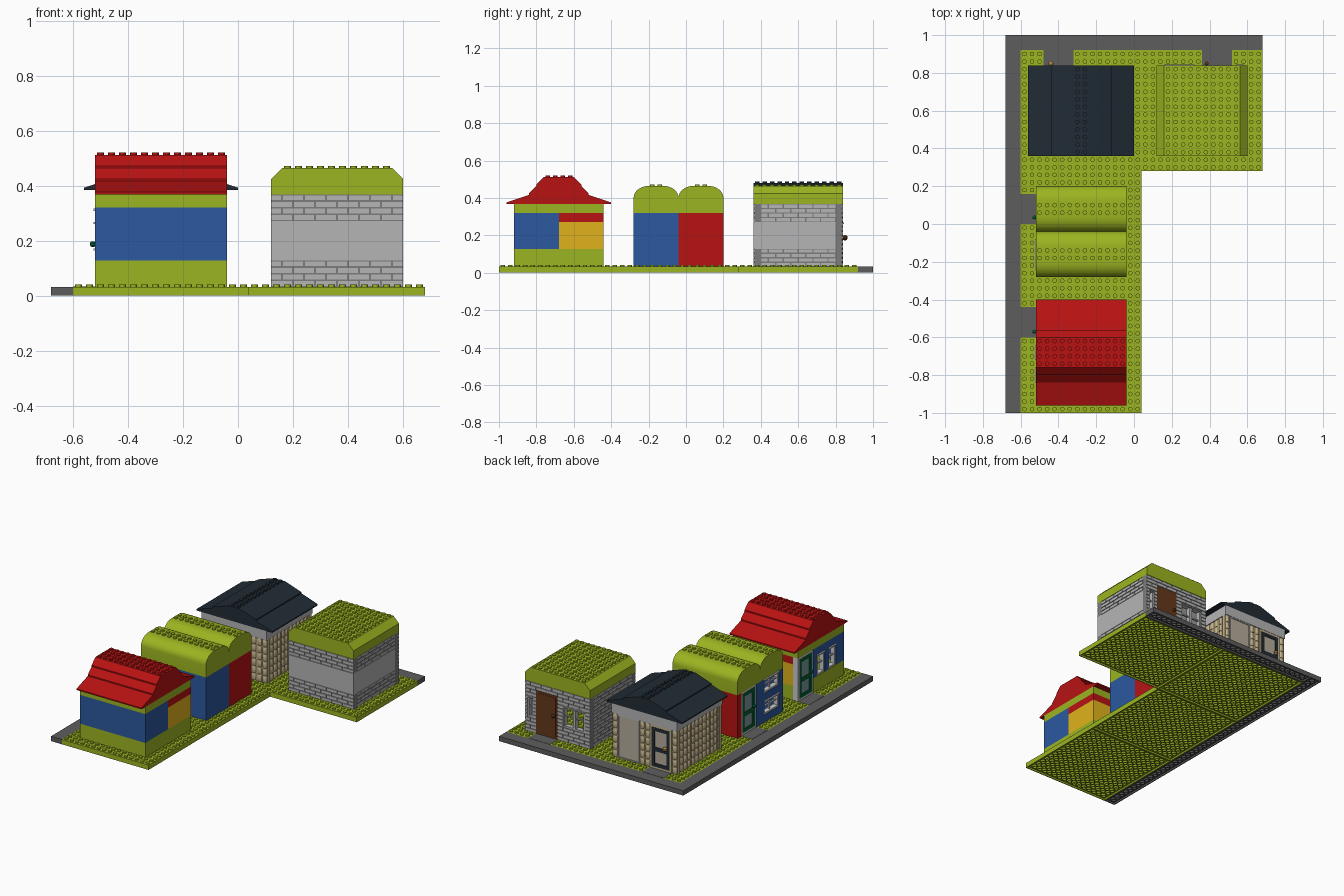
import bpy, bmesh, math

if "Cube" in bpy.data.objects:
    bpy.data.objects.remove(bpy.data.objects["Cube"])

P = 0.04      # stud pitch and wall thickness
Z0 = 0.032    # top of the base
COL = dict(lime=(.33, .46, .015), red=(.48, .006, .006), blue=(.025, .10, .35), yellow=(.75, .45, .012),
           slate=(.015, .025, .035), road=(.11, .11, .11), grey=(.46, .46, .46), mortar=(.2, .2, .2),
           tan=(.55, .45, .26), brown=(.13, .04, .012), green=(0, .11, .035), white=(.8, .8, .8),
           glass=(.2, .32, .34), sand=(.46, .41, .33), gold=(.42, .22, .06))
parts = {}


def part(name, color):
    return parts.setdefault(name, (bmesh.new(), color))[0]


def loft(bm, rings, closed=False):
    vs = [[bm.verts.new(p) for p in r] for r in rings]
    n = len(vs[0])
    pairs = list(zip(vs, vs[1:])) + ([(vs[-1], vs[0])] if closed else [])
    for a, b in pairs:
        for i in range(n):
            j = (i + 1) % n
            bm.faces.new((a[i], a[j], b[j], b[i]))
    if not closed:
        bm.faces.new(vs[0][::-1])
        bm.faces.new(vs[-1])


def box(bm, x0, x1, y0, y1, z0, z1):
    loft(bm, [[(x0, y0, z), (x1, y0, z), (x1, y1, z), (x0, y1, z)] for z in (z0, z1)])


def circle(x, y, z, r, n=12):
    return [(x + r * math.cos(2 * math.pi * i / n), y + r * math.sin(2 * math.pi * i / n), z) for i in range(n)]


def studs(bm, x0, x1, y0, y1, z, skip=lambda x, y: False):
    for i in range(round((x1 - x0) / P)):
        for j in range(round((y1 - y0) / P)):
            x, y = x0 + (i + .5) * P, y0 + (j + .5) * P
            if not skip(x, y):
                loft(bm, [circle(x, y, z - .001, .012), circle(x, y, z + .008, .012)])


def inside(x, y, r):
    return r[0] < x < r[1] and r[2] < y < r[3]


def plate(bm, x0, x1, y0, y1):
    """Hollow plate with rim and tubes underneath"""
    h, t = .011, .006
    box(bm, x0, x1, y0, y1, h, Z0)
    box(bm, x0, x1, y0, y0 + t, 0, h)
    box(bm, x0, x1, y1 - t, y1, 0, h)
    box(bm, x0, x0 + t, y0 + t, y1 - t, 0, h)
    box(bm, x1 - t, x1, y0 + t, y1 - t, 0, h)
    for i in range(1, round((x1 - x0) / P)):
        for j in range(1, round((y1 - y0) / P)):
            x, y = x0 + i * P, y0 + j * P
            loft(bm, [circle(x, y, 0, .0163), circle(x, y, h, .0163),
                      circle(x, y, h, .012), circle(x, y, 0, .012)], closed=True)


def wall(bm, H, side, a0, a1, z0, z1, d0=0.0, d1=P):
    """Box on one side of a house; a runs along the wall, d goes inward"""
    x0, x1, y0, y1 = H
    if side == 'F': box(bm, a0, a1, y0 + d0, y0 + d1, z0, z1)
    if side == 'B': box(bm, a0, a1, y1 - d1, y1 - d0, z0, z1)
    if side == 'L': box(bm, x0 + d0, x0 + d1, a0, a1, z0, z1)
    if side == 'R': box(bm, x1 - d1, x1 - d0, a0, a1, z0, z1)


def ring(bm, H, z0, z1):
    for s in 'FB':
        wall(bm, H, s, H[0], H[1], z0, z1)
    for s in 'LR':
        wall(bm, H, s, H[2] + P, H[3] - P, z0, z1)


def frame(bm, H, side, a0, a1, z0, z1, t, d0, d1):
    wall(bm, H, side, a0, a0 + t, z0, z1, d0, d1)
    wall(bm, H, side, a1 - t, a1, z0, z1, d0, d1)
    wall(bm, H, side, a0 + t, a1 - t, z1 - t, z1, d0, d1)
    wall(bm, H, side, a0 + t, a1 - t, z0, z0 + t, d0, d1)


def window(name, H, side, a0, a1, z0, z1, color='white'):
    bm = part(name, color)
    frame(bm, H, side, a0, a1, z0, z1, .01, .004, .036)
    m, zm = (a0 + a1) / 2, (z0 + z1) / 2
    wall(bm, H, side, a0 + .01, a1 - .01, zm - .004, zm + .004, .014, .024)
    if a1 - a0 > .1:
        wall(bm, H, side, m - .004, m + .004, z0 + .01, z1 - .01, .014, .024)
    wall(bm, H, side, a0, a1, z1 - .012, z1 - .004, -.005, .01)


def door(name, H, side, a0, a1, leaf, trim, knob_a, knob, pane=None):
    z1 = .32
    frame(part(name + '_door_frame', trim), H, side, a0, a1, Z0, z1, .014, .002, P)
    bm = part(name + '_door', leaf)
    b0, b1, c0, c1 = a0 + .014, a1 - .014, Z0 + .014, z1 - .014
    if pane:
        frame(bm, H, side, b0, b1, c0, c1, .022, 0, .016)
        wall(bm, H, side, b0 + .022, b1 - .022, .15, .175, 0, .016)
        wall(part(name + '_door_pane', pane), H, side, b0 + .022, b1 - .022, c0 + .022, c1 - .022, .006, .011)
    else:
        wall(bm, H, side, b0, b1, c0, c1, 0, .016)
    # round door knob
    x, y = (knob_a, H[3] + .01) if side == 'B' else (H[0] - .008, knob_a)
    r = .015 if knob == 'gold' else .011
    loft(part(name + '_door_knob', knob),
         [circle(x, y, .187 - r * math.cos(t), r * math.sin(t)) for t in (.2, .7, 1.2, 1.94, 2.44, 2.94)])


def masonry(H, side, a0, a1, z0, z1):
    wall(part('stone_house_mortar', 'mortar'), H, side, a0, a1, z0, z1, .005)
    bm = part('stone_house_bricks', 'grey')
    for r in range(round((z1 - z0) / .024)):
        z = z0 + r * .024
        a = a0 - P * (r % 2)
        while a < a1 - .001:
            lo, hi = max(a, a0), min(a + 2 * P, a1)
            wall(bm, H, side, lo + (.003 if lo > a0 else 0), hi - (.003 if hi < a1 else 0),
                 z + .003, z + .021, 0, .006)
            a += 2 * P


def palisade(H, side, a0, a1):
    bm = part('log_house_logs', 'tan')
    wall(bm, H, side, a0, a1, Z0, .32, .008, .032)
    for i in range(round((a1 - a0) / P)):
        a = a0 + (i + .5) * P
        x, y = {'F': (a, H[2] + .02), 'B': (a, H[3] - .02), 'L': (H[0] + .02, a), 'R': (H[1] - .02, a)}[side]
        for r in range(6):
            z = Z0 + r * .048
            loft(bm, [circle(x, y, z + .001, .018), circle(x, y, z + .005, .0202),
                      circle(x, y, z + .043, .0202), circle(x, y, z + .047, .018)])


def roof(bm, half, c, lo, hi, axis):
    """Extrude a half profile mirrored about c"""
    pts = [(c - u, z) for u, z in half] + [(c + u, z) for u, z in half[::-1]]
    loft(bm, [[(e, u, z) if axis == 'x' else (u, e, z) for u, z in pts] for e in (lo, hi)])


A = (-.52, -.04, -.92, -.44)
B = (-.52, -.04, -.28, .20)
C = (-.52, -.04, .36, .84)
D = (.12, .60, .36, .84)

# base plates, road and door paths
for r in [(-.60, .04, -1, -.36), (-.60, .04, -.36, .28), (-.60, .04, .28, .92), (.04, .68, .28, .92)]:
    plate(part('lawn_base', 'lime'), *r)
for r in [(-.68, -.60, -1, 1), (-.60, .68, .92, 1)]:
    plate(part('road', 'road'), *r)
paths = [(-.60, -.52, 0, .16), (-.60, -.52, -.60, -.44), (-.48, -.32, .84, .92), (.36, .52, .84, .92)]
for r in paths:
    box(part('door_paths', 'road'), *r, .028, .0335)


def covered(x, y):
    walls = any(inside(x, y, h) and not inside(x, y, (h[0] + P, h[1] - P, h[2] + P, h[3] - P)) for h in (A, B, C, D))
    return walls or any(inside(x, y, r) for r in paths)


studs(part('lawn_studs', 'lime'), -.60, .04, -1, .92, Z0, covered)
studs(part('lawn_studs', 'lime'), .04, .68, .28, .92, Z0, covered)

# red roof house: lime bands, blue front, yellow and red back
bm = part('red_roof_house_lime_walls', 'lime')
wall(bm, A, 'F', -.52, -.04, Z0, .128)
wall(bm, A, 'B', -.48, -.04, Z0, .128)
wall(bm, A, 'R', -.88, -.48, Z0, .128)
wall(bm, A, 'L', -.88, -.60, Z0, .128)
ring(bm, A, .32, .368)
bm = part('red_roof_house_blue_walls', 'blue')
wall(bm, A, 'F', -.52, -.04, .128, .32)
wall(bm, A, 'R', -.88, -.68, .128, .32)
for a0, a1 in [(-.88, -.84), (-.76, -.72), (-.64, -.60)]:
    wall(bm, A, 'L', a0, a1, .128, .32)
for a0 in (-.84, -.72):
    wall(bm, A, 'L', a0, a0 + .08, .272, .32)
    window('red_roof_house_windows', A, 'L', a0, a0 + .08, .128, .272)
for name, c, z0, z1 in [('yellow', 'yellow', .128, .272), ('red', 'red', .272, .32)]:
    bm = part('red_roof_house_%s_walls' % name, c)
    wall(bm, A, 'R', -.68, -.48, z0, z1)
    wall(bm, A, 'B', -.48, -.04, z0, z1)
door('red_roof_house', A, 'L', -.60, -.44, 'green', 'white', -.57, 'green', 'glass')
bm = part('red_roof', 'red')
roof(bm, [(.28, .368), (.28, .376), (.16, .416), (.16, .424), (.12, .464), (.12, .472), (.08, .512)],
     -.68, -.52, -.04, 'x')
studs(bm, -.52, -.04, -.76, -.60, .512)

# barrel roof house: blue half and red half
bm = part('barrel_house_blue_walls', 'blue')
wall(bm, B, 'F', -.52, -.04, Z0, .32)
wall(bm, B, 'R', -.24, -.04, Z0, .32)
wall(bm, B, 'L', -.08, 0, Z0, .32)
for z in (Z0, .176):
    wall(bm, B, 'L', -.24, -.08, z, z + .048)
    window('barrel_house_windows', B, 'L', -.24, -.08, z + .048, z + .144)
bm = part('barrel_house_red_walls', 'red')
wall(bm, B, 'B', -.52, -.04, Z0, .32)
wall(bm, B, 'R', -.04, .16, Z0, .32)
door('barrel_house', B, 'L', 0, .16, 'green', 'white', .035, 'green', 'glass')
bm = part('barrel_roof', 'lime')
arc = [(.04 + .08 * math.cos(t * math.pi / 16), .40 + .064 * math.sin(t * math.pi / 16)) for t in range(9)]
for c in (-.16, .08):
    roof(bm, [(.12, .32)] + arc, c, -.52, -.04, 'x')
    studs(bm, -.52, -.04, c - .04, c + .04, .464)

# log house: palisade walls, grey top band, slate roof
palisade(C, 'F', -.52, -.04)
for s in 'LR':
    palisade(C, s, .40, .80)
for a0, a1 in [(-.52, -.48), (-.32, -.24), (-.08, -.04)]:
    palisade(C, 'B', a0, a1)
ring(part('log_house_top_band', 'grey'), C, .32, .384)
door('log_house', C, 'B', -.48, -.32, 'slate', 'tan', -.44, 'gold', 'sand')
frame(part('log_house_panel_frame', 'grey'), C, 'B', -.24, -.08, Z0, .32, .008, .002, P)
wall(part('log_house_panel', 'sand'), C, 'B', -.232, -.088, Z0 + .008, .312, .006, .014)
bm = part('slate_roof', 'slate')
roof(bm, [(.28, .384), (.28, .392), (.16, .432), (.16, .44), (.04, .48)], -.28, .36, .84, 'y')
studs(bm, -.32, -.24, .36, .84, .48)

# stone house: masonry bands, plain middle, lime roof
for s, a0, a1 in [('F', .12, .60), ('R', .40, .80)]:
    masonry(D, s, a0, a1, Z0, .128)
    masonry(D, s, a0, a1, .272, .368)
    wall(part('stone_house_plain_walls', 'grey'), D, s, a0, a1, .128, .272)
masonry(D, 'L', .40, .80, Z0, .368)
masonry(D, 'B', .12, .36, Z0, .128)
masonry(D, 'B', .12, .36, .272, .32)
masonry(D, 'B', .52, .60, Z0, .128)
masonry(D, 'B', .52, .60, .272, .32)
masonry(D, 'B', .12, .60, .32, .368)
for a0, a1 in [(.12, .16), (.32, .36), (.52, .54), (.58, .60)]:
    masonry(D, 'B', a0, a1, .128, .272)
for a0, a1 in [(.16, .24), (.24, .32), (.54, .58)]:
    window('stone_house_windows', D, 'B', a0, a1, .128, .272, 'grey')
door('stone_house', D, 'B', .36, .52, 'brown', 'brown', .385, 'brown')
bm = part('stone_house_roof', 'lime')
roof(bm, [(.24, .368), (.24, .424), (.20, .464)], .36, .36, .84, 'y')
studs(bm, .16, .56, .36, .84, .464)

# turn the parts into objects
mats = {}
for k, c in COL.items():
    mats[k] = bpy.data.materials.new(k)
    mats[k].diffuse_color = (*c, 1)
for name, (bm, color) in parts.items():
    bmesh.ops.recalc_face_normals(bm, faces=bm.faces)
    me = bpy.data.meshes.new(name)
    bm.to_mesh(me)
    bm.free()
    me.materials.append(mats[color])
    me.shade_smooth()
    me.set_sharp_from_angle(angle=math.radians(32))
    bpy.context.collection.objects.link(bpy.data.objects.new(name, me))

for m in bpy.data.materials:
    if m.users and not m.is_grease_pencil:
        m.use_nodes = True
        m.node_tree.nodes["Principled BSDF"].inputs["Base Color"].default_value = m.diffuse_color
